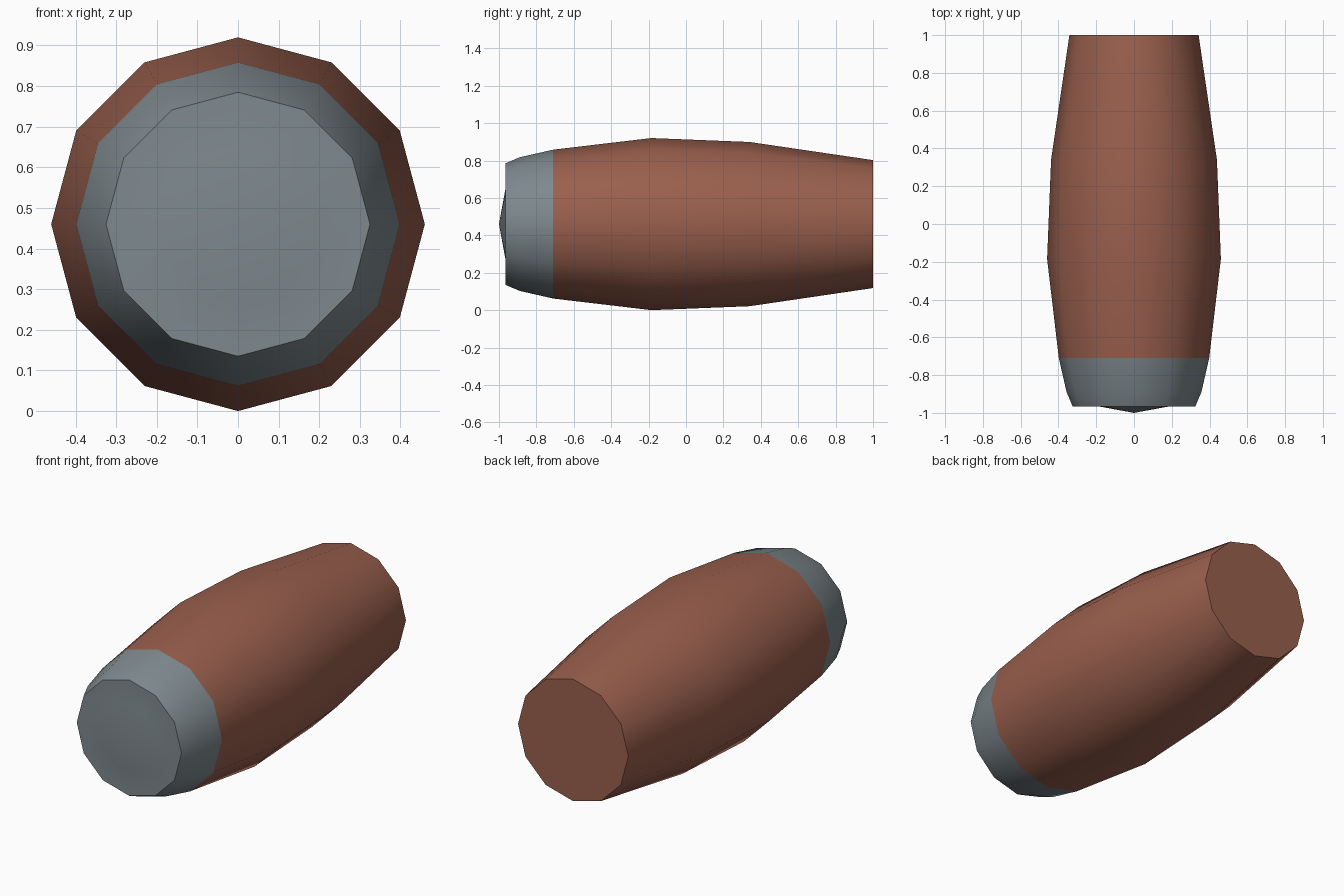
import bpy, bmesh, math

if "Cube" in bpy.data.objects:
    bpy.data.objects.remove(bpy.data.objects["Cube"])

SIDES = 12
AXIS_Z = 0.46


def material(name, rgb):
    m = bpy.data.materials.new(name)
    m.diffuse_color = (*rgb, 1.0)
    m.use_nodes = True
    m.node_tree.nodes["Principled BSDF"].inputs["Base Color"].default_value = m.diffuse_color
    return m


def lathe(name, profile, mat, back_cap=False):
    """Revolve (y, radius) points, ordered front to back, around the long axis."""
    bm = bmesh.new()
    rings = []
    for y, r in profile:
        if r == 0:
            rings.append([bm.verts.new((0, y, AXIS_Z))] * SIDES)
            continue
        angles = [2 * math.pi * i / SIDES for i in range(SIDES)]
        rings.append([bm.verts.new((r * math.cos(a), y, AXIS_Z + r * math.sin(a)))
                      for a in angles])
    for a, b in zip(rings, rings[1:]):
        for i in range(SIDES):
            j = (i + 1) % SIDES
            # dict.fromkeys drops the repeated vertex at a tip
            bm.faces.new(list(dict.fromkeys((a[i], b[i], b[j], a[j]))))
    if back_cap:
        bm.faces.new(rings[-1][::-1])
    mesh = bpy.data.meshes.new(name)
    bm.to_mesh(mesh)
    bm.free()
    mesh.materials.append(mat)
    obj = bpy.data.objects.new(name, mesh)
    bpy.context.collection.objects.link(obj)
    bpy.ops.object.select_all(action='DESELECT')
    obj.select_set(True)
    bpy.context.view_layer.objects.active = obj
    bpy.ops.object.shade_smooth_by_angle(angle=math.radians(40))
    return obj


# Grey nose with a shallow pointed face
lathe("nose_cap",
      [(-1.0, 0), (-0.965, 0.19), (-0.965, 0.325), (-0.89, 0.357), (-0.71, 0.398)],
      material("grey", (0.21, 0.25, 0.27)))

# Brown barrel-shaped body with a flat back
lathe("body",
      [(-0.71, 0.398), (-0.185, 0.46), (0.34, 0.439), (1.0, 0.342)],
      material("brown", (0.32, 0.115, 0.075)), back_cap=True)
